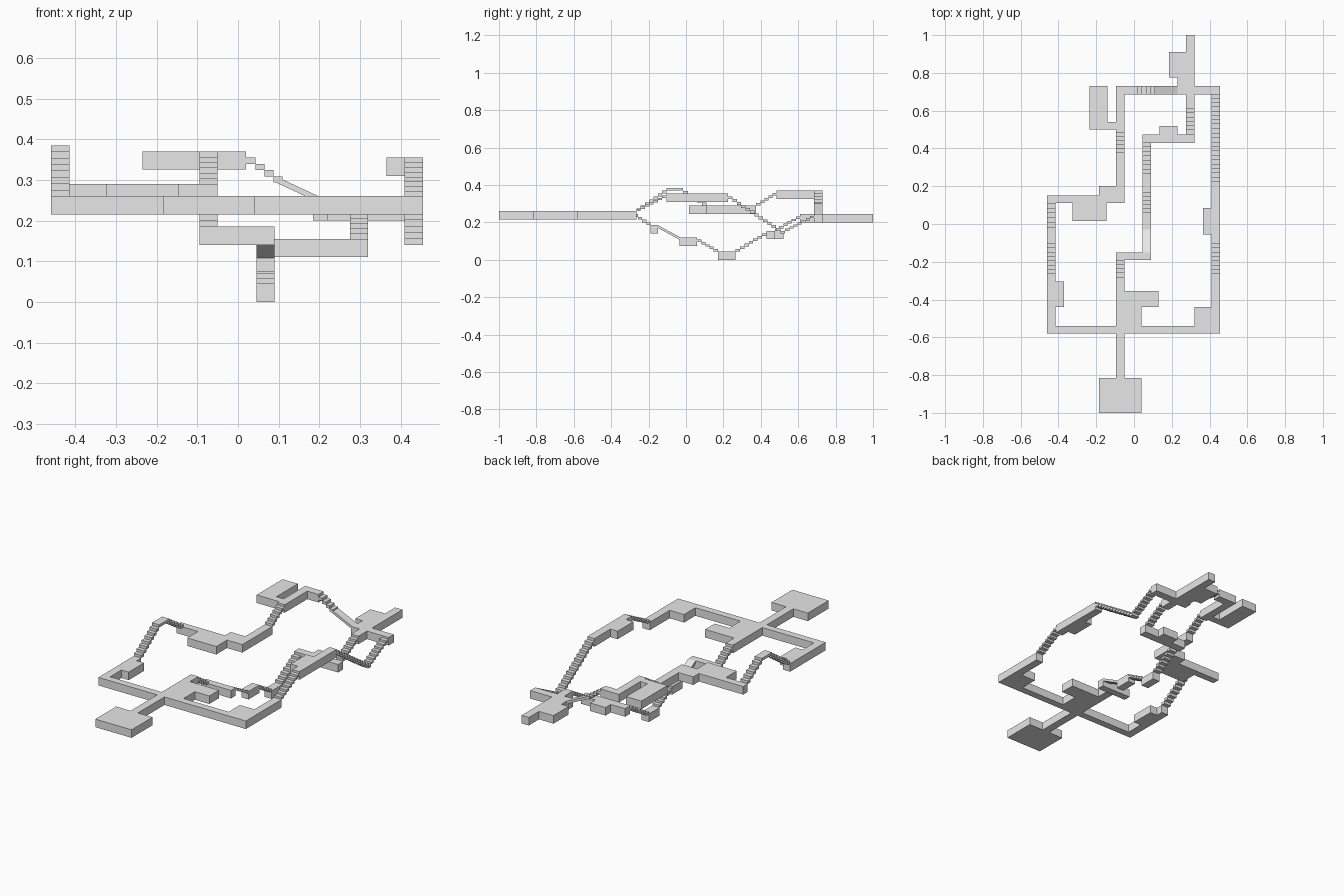
import bpy
import bmesh
from mathutils import Vector

default_cube = bpy.data.objects.get("Cube")
if default_cube:
    bpy.data.objects.remove(default_cube, do_unlink=True)

grey = bpy.data.materials.new("light_grey")
grey.use_nodes = True
colour = (.8, .8, .8, 1)
grey.diffuse_color = colour
grey.node_tree.nodes["Principled BSDF"].inputs["Base Color"].default_value = colour

SLAB = .045    # platform thickness
TREAD = .015   # thin tread and ramp thickness


def finish(name, mesh_builder):
    """Turn a bmesh into a named grey object."""
    bmesh.ops.recalc_face_normals(mesh_builder, faces=mesh_builder.faces)
    mesh = bpy.data.meshes.new(name)
    mesh_builder.to_mesh(mesh)
    mesh_builder.free()
    mesh.materials.append(grey)
    part = bpy.data.objects.new(name, mesh)
    bpy.context.collection.objects.link(part)
    return part


def add_box(mesh_builder, left, right, front, back, top, height):
    """Add one box whose upper face lies at the given top height."""
    low = Vector((left, front, top - height))
    size = Vector((right - left, back - front, height))
    made = bmesh.ops.create_cube(mesh_builder, size=1)
    for vert in made["verts"]:
        unit = vert.co + Vector((.5, .5, .5))
        vert.co = low + unit * size


def platform(name, top, *rectangles, height=SLAB):
    """Flat floor made from rectangles: left, right, front, back."""
    builder = bmesh.new()
    for rectangle in rectangles:
        add_box(builder, *rectangle, top, height)
    finish(name, builder)


def stairs(name, side, start, end, bottom, top, count, along_x=False):
    """Separate treads climbing or falling along one axis."""
    builder = bmesh.new()
    run = (end - start) / count
    rise = (top - bottom) / (count + 1)
    for step in range(count):
        near = start + step * run
        level = bottom + rise * (step + 1)
        length, width = (near, near + run), (side, side + SLAB)
        spans = length + width if along_x else width + length
        add_box(builder, *spans, level, abs(rise))
    finish(name, builder)


def ramp(name, side, start, end, first_top, last_top, along_x=False):
    """Thin sloping slab along one axis."""
    builder = bmesh.new()
    add_box(builder, start, end, side, side + SLAB, first_top, TREAD)
    for vert in builder.verts:
        blend = (vert.co.x - start) / (end - start)
        vert.co.z += blend * (last_top - first_top)
        if not along_x:
            vert.co.x, vert.co.y = vert.co.y, vert.co.x
    finish(name, builder)


# Corridor lines shared by several parts
WEST, MIDWEST, MIDEAST, EXIT, EAST = -.46, -.095, .045, .275, .41
MAIN, HIGH, EXIT_TOP = .26, .355, .245
BACK = .685

# Entrance floor with its crossing corridor and side rooms
platform("entrance_floor", MAIN,
         (-.185, .04, -1, -.815),
         (MIDWEST, MIDWEST + SLAB, -.815, -.58),
         (WEST, EAST + SLAB, -.58, -.54),
         (MIDWEST, .04, -.54, -.355),
         (.04, .13, -.44, -.355),
         (MIDWEST, MIDWEST + SLAB, -.355, -.28),
         (WEST, WEST + SLAB, -.54, -.265),
         (WEST + SLAB, -.37, -.44, -.305),
         (.32, EAST, -.54, -.44),
         (EAST, EAST + SLAB, -.54, -.265))

# Left-hand route in the plan: over a peak, then a long landing
stairs("west_rising_stairs", WEST, -.265, -.105, MAIN, .385, 7)
platform("west_peak", .385, (WEST, WEST + SLAB, -.105, -.015), height=TREAD)
stairs("west_falling_stairs", WEST, -.015, .11, .385, .29, 5)
platform("west_landing", .29,
         (WEST, -.185, .11, .15),
         (-.325, -.145, .015, .11),
         (-.185, MIDWEST + SLAB, .11, .2),
         (MIDWEST, MIDWEST + SLAB, .2, .375))
stairs("upper_stairs", MIDWEST, .375, .485, .29, .37, 5)
platform("upper_room", .37,
         (-.235, -.14, .5, .73),
         (-.14, MIDWEST, .5, .54),
         (MIDWEST, MIDWEST + SLAB, .485, .73),
         (MIDWEST + SLAB, .02, BACK, .73))
stairs("back_stairs", BACK, .02, .11, .37, .293, 4, along_x=True)
ramp("back_ramp", BACK, .09, .23, .31, EXIT_TOP, along_x=True)

# Middle route: down to the lowest landing and up again
stairs("middle_stairs", MIDWEST, -.28, -.19, MAIN, .185, 4)
platform("middle_landing", .185, (MIDWEST, MIDEAST + SLAB, -.19, -.15))
ramp("middle_ramp", MIDEAST, -.15, -.03, .185, .12)
platform("lower_landing", .12, (MIDEAST, MIDEAST + SLAB, -.035, .06))
stairs("sinking_stairs", MIDEAST, .06, .17, .12, SLAB, 5)
platform("lowest_landing", SLAB, (MIDEAST, MIDEAST + SLAB, .17, .265))
stairs("climbing_stairs", MIDEAST, .265, .43, SLAB, .155, 7)
platform("inner_landing", .155,
         (MIDEAST, EXIT + SLAB, .43, .475),
         (.135, .23, .475, .52))
stairs("exit_stairs", EXIT, .475, .61, .155, EXIT_TOP, 6)

# Right-hand route in the plan: high landing, then a dip
stairs("east_rising_stairs", EAST, -.265, -.105, MAIN, HIGH, 7)
platform("east_landing", HIGH,
         (EAST, EAST + SLAB, -.105, .225),
         (.365, EAST, -.055, .085))
stairs("east_falling_stairs", EAST, .225, .505, HIGH, .155, 12)
platform("east_dip", .155, (EAST, EAST + SLAB, .505, .53), height=TREAD)
stairs("east_return_stairs", EAST, .53, BACK, .155, EXIT_TOP, 7)

# Exit floor where the routes meet
platform("exit_floor", EXIT_TOP,
         (.22, EAST + SLAB, BACK, .73),
         (EXIT, EXIT + SLAB, .61, BACK),
         (EXIT, EXIT + SLAB, .73, 1),
         (.23, EXIT, .73, .775),
         (.185, EXIT, .775, .91))
